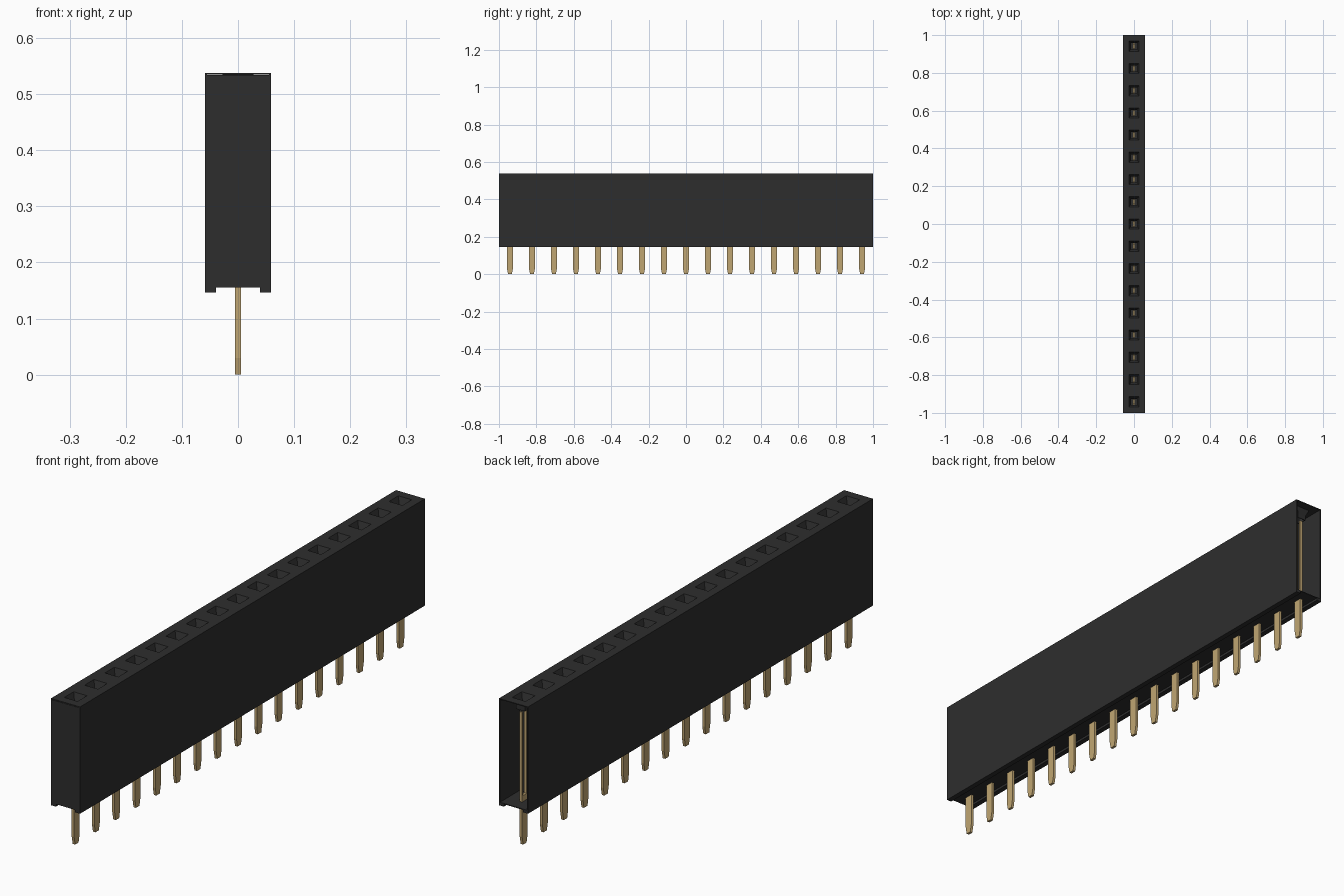
import bpy, bmesh

if "Cube" in bpy.data.objects:
    bpy.data.objects.remove(bpy.data.objects["Cube"], do_unlink=True)

COUNT = 17
PITCH = 2 / COUNT
HALF = PITCH / 2          # half width of the housing
TOP, FLOOR, BASE = 0.538, 0.155, 0.146
WALL = 0.004
CENTRES = [-1 + PITCH * (i + 0.5) for i in range(COUNT)]


def material(name, rgb):
    m = bpy.data.materials.new(name)
    m.use_nodes = True
    m.diffuse_color = (*rgb, 1)
    bsdf = next(n for n in m.node_tree.nodes if n.type == 'BSDF_PRINCIPLED')
    bsdf.inputs["Base Color"].default_value = (*rgb, 1)
    return m


black = material("black plastic", (0.027, 0.027, 0.027))
gold = material("gold metal", (0.53, 0.38, 0.17))


def finish(name, bm, mat):
    me = bpy.data.meshes.new(name)
    bm.to_mesh(me)
    bm.free()
    me.materials.append(mat)
    ob = bpy.data.objects.new(name, me)
    bpy.context.scene.collection.objects.link(ob)
    return ob


def box(bm, x0, x1, y0, y1, z0, z1):
    verts = bmesh.ops.create_cube(bm, size=1)["verts"]
    for v in verts:
        v.co = (x1 if v.co.x > 0 else x0,
                y1 if v.co.y > 0 else y0,
                z1 if v.co.z > 0 else z0)


# Housing side walls with the rails under them
bm = bmesh.new()
for s in (-1, 1):
    outer, inner, rail = s * HALF, s * (HALF - WALL), s * 0.039
    box(bm, min(outer, inner), max(outer, inner), -1, 1, FLOOR, TOP)
    box(bm, min(outer, rail), max(outer, rail), -1, 1, BASE, FLOOR)
finish("side_walls", bm, black)

# Floor, closed front end and cell dividers; the back cell stays open
bm = bmesh.new()
box(bm, -HALF + WALL, HALF - WALL, -1, 1, FLOOR, FLOOR + 0.003)
for i in range(COUNT):
    y = -1 + i * PITCH
    box(bm, -HALF + WALL, HALF - WALL, y, y + WALL, FLOOR + 0.003, TOP - WALL)
finish("floor_and_dividers", bm, black)

# Top plate with a tapered square socket in every cell
bm = bmesh.new()
rings = [(HALF, TOP), (0.027, TOP), (0.016, 0.512), (0.016, 0.495)]
corners = [(-1, -1), (1, -1), (1, 1), (-1, 1)]
for y in CENTRES:
    loops = [[bm.verts.new((cx * r, y + cy * r, z)) for cx, cy in corners]
             for r, z in rings]
    for a, b in zip(loops, loops[1:]):
        for k in range(4):
            n = (k + 1) % 4
            bm.faces.new((a[k], a[n], b[n], b[k]))
bmesh.ops.remove_doubles(bm, verts=bm.verts, dist=1e-5)
top = finish("socket_top", bm, black)
solid = top.modifiers.new("thickness", 'SOLIDIFY')
solid.thickness = 0.003
solid.offset = -1

# Flat forked contacts with tapered tips
half_outline = [(0.010, 0.0), (0.016, 0.03), (0.016, 0.487),
                (0.010, 0.487), (0.010, 0.18)]
outline = half_outline + [(-y, z) for y, z in reversed(half_outline)]
bm = bmesh.new()
for c in CENTRES:
    face = bm.faces.new([bm.verts.new((-0.005, c + y, z)) for y, z in outline])
    ext = bmesh.ops.extrude_face_region(bm, geom=[face])["geom"]
    bmesh.ops.translate(bm, vec=(0.01, 0, 0),
                        verts=[g for g in ext if isinstance(g, bmesh.types.BMVert)])
bmesh.ops.recalc_face_normals(bm, faces=bm.faces)
finish("contact_pins", bm, gold)
